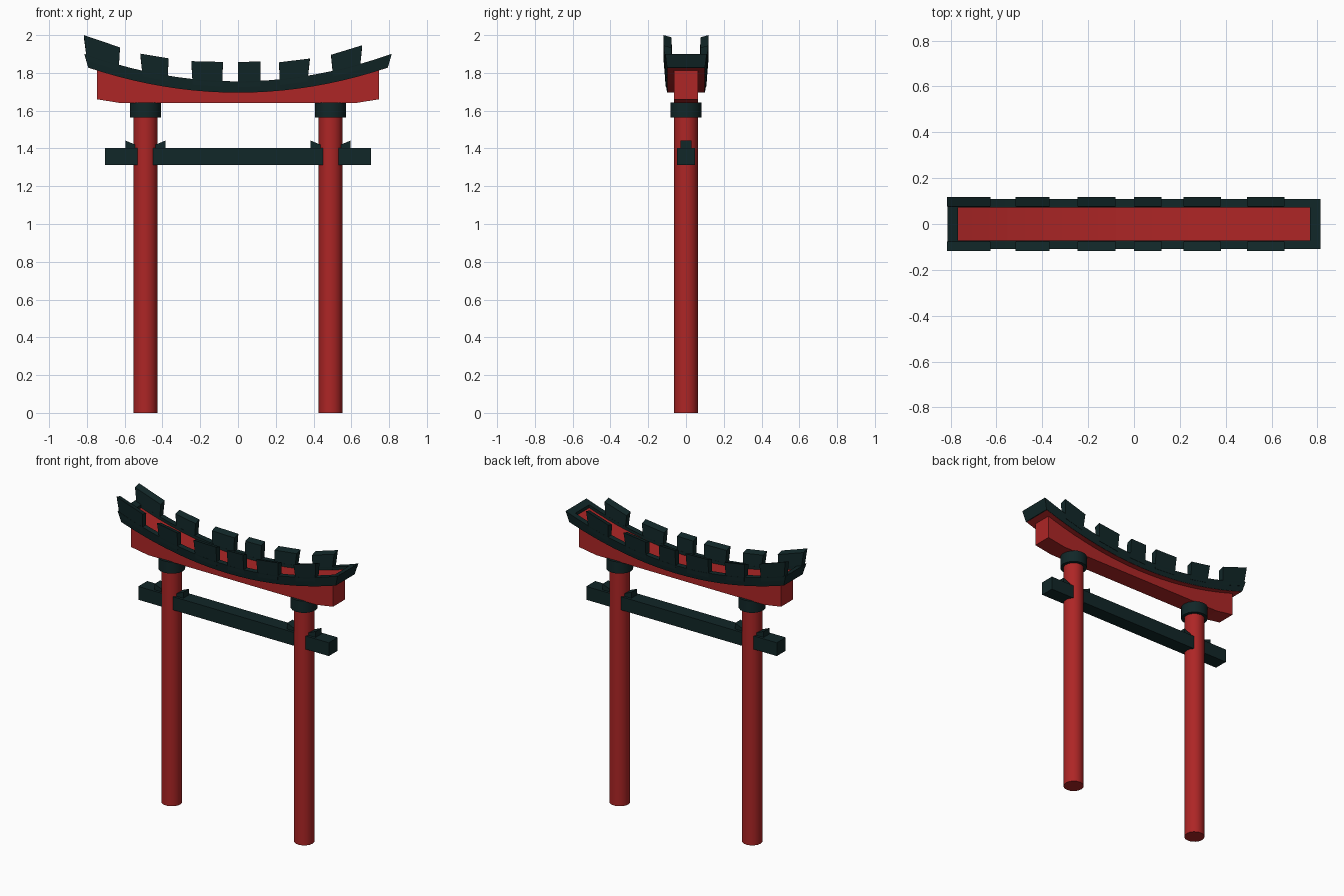
import bpy, bmesh, math

if "Cube" in bpy.data.objects:
    bpy.data.objects.remove(bpy.data.objects["Cube"])


def material(name, rgb):
    m = bpy.data.materials.new(name)
    m.diffuse_color = (*rgb, 1)
    m.use_nodes = True
    m.node_tree.nodes["Principled BSDF"].inputs["Base Color"].default_value = m.diffuse_color
    return m


RED = material("vermilion red", (0.42, 0.019, 0.019))
DARK = material("dark teal", (0.0056, 0.020, 0.021))


def finish(name, bm, mat, smooth_sides=False):
    bmesh.ops.recalc_face_normals(bm, faces=bm.faces)
    if smooth_sides:
        for f in bm.faces:
            f.smooth = abs(f.normal.z) < 0.7
    me = bpy.data.meshes.new(name)
    bm.to_mesh(me)
    bm.free()
    me.materials.append(mat)
    ob = bpy.data.objects.new(name, me)
    bpy.context.collection.objects.link(ob)
    return ob


def cylinder(name, x, r, z0, z1, mat, sides=16):
    bm = bmesh.new()
    bmesh.ops.create_cone(bm, cap_ends=True, segments=sides, radius1=r, radius2=r, depth=z1 - z0)
    bmesh.ops.translate(bm, verts=bm.verts, vec=(x, 0, (z0 + z1) / 2))
    return finish(name, bm, mat, True)


def sweep(name, rings, mat):
    """Solid through a row of matching cross-sections (lists of xyz points)."""
    bm = bmesh.new()
    loops = [[bm.verts.new(p) for p in ring] for ring in rings]
    n = len(loops[0])
    for a, b in zip(loops, loops[1:]):
        for i in range(n):
            j = (i + 1) % n
            bm.faces.new((a[i], a[j], b[j], b[i]))
    bm.faces.new(loops[0])
    bm.faces.new(loops[-1][::-1])
    return finish(name, bm, mat)


def rect(x, y0, y1, z0, z1):
    return [(x, y0, z0), (x, y1, z0), (x, y1, z1), (x, y0, z1)]


def low(x):    # underside curve of the roof
    return 1.695 + 0.135 * (x / 0.8) ** 2


def high(x):   # upper edge of the roof rim
    return 1.755 + 0.145 * (x / 0.81) ** 2


def steps(a, b, n):
    return [a + (b - a) * i / n for i in range(n + 1)]


# Pillars with dark collars, and wedges beside each pillar
for side, s in (("left", -1), ("right", 1)):
    x = 0.49 * s
    cylinder(side + "_pillar", x, 0.063, 0, 1.66, RED)
    cylinder(side + "_collar", x, 0.083, 1.565, 1.643, DARK)
    for d in (-1, 1):
        sweep(side + ("_outer" if d == s else "_inner") + "_wedge",
              [rect(x + d * 0.03, -0.03, 0.03, 1.36, 1.41),
               rect(x + d * 0.106, -0.03, 0.03, 1.36, 1.442)], DARK)

# Tie beam
sweep("tie_beam", [rect(x, -0.047, 0.047, 1.313, 1.402) for x in (-0.705, 0.705)], DARK)

# Red lintel, flat below with ends lifting slightly
xs = [-0.747, -0.62] + steps(-0.52, 0.52, 10) + [0.62, 0.747]
sweep("lintel", [rect(x, -0.063, 0.063, 1.64 + max(0, abs(x) - 0.62) * 0.16, low(x) + 0.012)
                 for x in xs], RED)

# Curved roof board
xs = steps(-0.788, 0.788, 20)
sweep("roof_board", [rect(x, -0.098, 0.098, low(x), high(x) - 0.02) for x in xs], RED)

# Dark rim along both long sides, leaning outward
for side, s in (("front", -1), ("back", 1)):
    sweep(side + "_rim",
          [[(x, s * 0.073, low(x) + 0.004), (x, s * 0.100, low(x) + 0.001),
            (x * 1.026, s * 0.110, high(x * 1.026)), (x * 1.026, s * 0.073, high(x * 1.026))]
           for x in xs], DARK)

# Dark rim across the ends
for side, s in (("left", -1), ("right", 1)):
    sweep(side + "_end_rim",
          [[(s * 0.765, y * 0.1, low(0.765) + 0.004), (s * 0.793, y * 0.1, low(0.793)),
            (s * 0.814, y * 0.11, high(0.812)), (s * 0.768, y * 0.11, high(0.768))]
           for y in (-1, 1)], DARK)

# Upright blocks on the rim: bottom x range, top x range, top heights
BLOCKS = [(-0.800, -0.632, -0.816, -0.625, 2.000, 1.935),
          (-0.505, -0.372, -0.517, -0.368, 1.902, 1.877),
          (-0.240, -0.083, -0.247, -0.080, 1.862, 1.858),
          (0.000, 0.119, 0.000, 0.119, 1.858, 1.860),
          (0.222, 0.368, 0.217, 0.380, 1.856, 1.876),
          (0.503, 0.645, 0.493, 0.657, 1.896, 1.946)]
for i, (b0, b1, t0, t1, z0, z1) in enumerate(BLOCKS):
    for side, s in (("front", -1), ("back", 1)):
        sweep(f"{side}_block_{i + 1}",
              [[(b, s * 0.072, high(b) - 0.03), (b, s * 0.107, high(b) - 0.03),
                (t, s * 0.118, z), (t, s * 0.077, z - 0.012)]
               for b, t, z in ((b0, t0, z0), (b1, t1, z1))], DARK)
